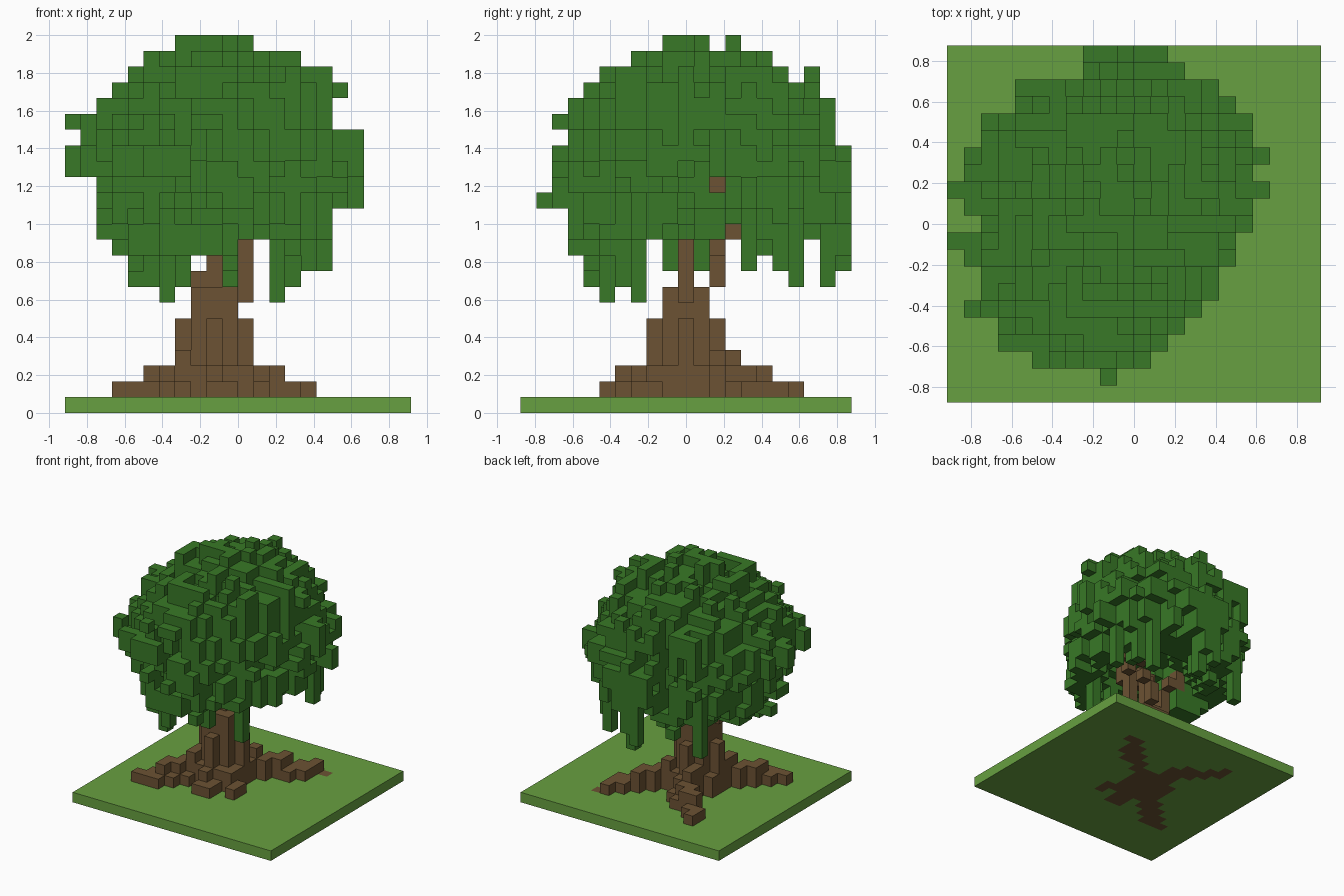
import bpy
import bmesh
import random
from mathutils import Vector

random.seed(4)
UNIT = 1 / 12
NX, NY, NZ = 22, 21, 24

default_cube = bpy.data.objects.get("Cube")
if default_cube:
    bpy.data.objects.remove(default_cube, do_unlink=True)


def make_material(name, color):
    mat = bpy.data.materials.new(name)
    mat.use_nodes = True
    mat.diffuse_color = (*color, 1)
    mat.node_tree.nodes["Principled BSDF"].inputs["Base Color"].default_value = (*color, 1)
    return mat


grass = make_material("grass green", (0.137, 0.352, 0.052))
bark = make_material("bark brown", (0.15, 0.085, 0.033))
leaf = make_material("leaf green", (0.04, 0.19, 0.02))


# The four corners of each cube side, listed counter-clockwise from outside
def side_corners(axis, sign):
    a, b = (axis + 1) % 3, (axis + 2) % 3
    corners = []
    for s, t in ((0, 0), (1, 0), (1, 1), (0, 1)):
        corner = [0, 0, 0]
        corner[axis], corner[a], corner[b] = (sign + 1) // 2, s, t
        corners.append(corner)
    return corners if sign > 0 else corners[::-1]


def build_blocks(name, cells, solid, materials, pick=lambda cell: 0):
    """Mesh a set of cubes, leaving out sides that touch another cube."""
    bm = bmesh.new()
    verts = {}
    for cell in sorted(cells):
        for axis in range(3):
            for sign in (-1, 1):
                beside = list(cell)
                beside[axis] += sign
                if tuple(beside) in solid:
                    continue
                loop = []
                for corner in side_corners(axis, sign):
                    key = tuple(c + d for c, d in zip(cell, corner))
                    if key not in verts:
                        x, y, z = key
                        verts[key] = bm.verts.new(Vector((x - NX / 2, y - NY / 2, z)) * UNIT)
                    loop.append(verts[key])
                bm.faces.new(loop).material_index = pick(cell)
    mesh = bpy.data.meshes.new(name)
    bm.to_mesh(mesh)
    bm.free()
    for mat in materials:
        mesh.materials.append(mat)
    obj = bpy.data.objects.new(name, mesh)
    bpy.context.collection.objects.link(obj)


def path_cells(points, steps=24):
    """Cells along a straight-sided path, with the fraction travelled."""
    for n, (start, end) in enumerate(zip(points, points[1:])):
        for s in range(steps + 1):
            p = Vector(start).lerp(Vector(end), s / steps)
            yield tuple(int(c) for c in p), (n + s / steps) / (len(points) - 1)


def column(i, j, low, high):
    return {(i, j, k) for k in range(low, high + 1)}


# Trunk, rounded and tapering upward
trunk = set()
for k in range(1, 8):
    reach = 2.6 if k < 3 else 2.1 if k < 6 else 1.7
    for i in range(7, 12):
        for j in range(8, 13):
            if (i - 9) ** 2 + (j - 10) ** 2 < reach ** 2:
                trunk.add((i, j, k))

# Three spreading roots and two short buttresses, stepping down outward
roots = [
    ([(9, 10, 0), (5.2, 7.1, 0), (3.2, 5.2, 0)], 0.25, 0.55),
    ([(9, 10, 0), (8, 14, 0), (5.3, 17.3, 0)], 0.45, 0.72),
    ([(9, 10, 0), (12, 13, 0), (15.5, 16.2, 0)], 0.42, 0.72),
    ([(9, 10, 0), (10, 6.5, 0)], 0.4, 0.7),
    ([(10, 10, 0), (12.4, 7.5, 0)], 0.4, 0.7),
]
footprint = {(16, 16)}
for path, high_end, low_end in roots:
    for (i, j, _), t in path_cells(path):
        footprint.add((i, j))
        height = 3 if t < high_end else 2 if t < low_end else 1
        trunk |= column(i, j, 1, height)
        if t < 0.8:
            trunk |= column(i + 1, j, 1, max(1, height - 1))
            footprint.add((i + 1, j))
footprint |= {(i, j) for i, j, k in trunk if k == 1 and 7 <= i <= 11 and 8 <= j <= 12}

# Branches reaching into the crown
branches = set()
for path in [
    [(11, 10, 7), (11, 10, 11), (12, 9, 14)],
    [(10, 11, 7), (10, 12, 8), (11, 12, 10), (12, 13, 11), (13, 14, 14)],
    [(9, 10, 8), (9, 10, 11.5), (8, 6, 15)],
    [(8, 10, 8), (7, 11, 11), (5, 12, 14)],
    [(12, 11, 11), (14, 12, 13), (15, 12.5, 14.5)],
]:
    branches |= {cell for cell, t in path_cells(path)}
branches -= trunk

# Crown: x and y limits of each layer from the top down
layers = [
    (7, 12, 9, 12), (5, 16, 7, 17), (4, 17, 5, 17), (3, 17, 4, 19), (2, 17, 3, 20),
    (1, 18, 2, 20), (1, 18, 2, 20), (1, 18, 2, 20), (1, 18, 2, 21), (1, 18, 2, 21),
    (2, 18, 2, 21), (2, 17, 3, 21), (2, 17, 3, 20), (3, 17, 3, 18), (4, 17, 4, 18),
    (4, 8, 4, 7),
]
# Widest x limits of each row from front to back
rows = [
    (9, 9), (9, 10), (5, 12), (3, 13), (3, 14), (1, 15), (2, 16), (2, 16), (1, 17),
    (0, 17), (2, 18), (1, 18), (0, 19), (1, 18), (1, 19), (2, 18), (2, 18), (4, 17),
    (4, 16), (8, 14), (8, 13),
]
hang = {(i, j): random.choice((0, 0, 1, 1, 2)) for i in range(NX) for j in range(NY)}
hull = set()
for n, (x0, x1, y0, y1) in enumerate(layers):
    k = NZ - 1 - n
    for j in range(y0, y1):
        for i in range(max(x0, rows[j][0]), min(x1, rows[j][1])):
            u = (2 * i + 1 - x0 - x1) / (x1 - x0)
            v = (2 * j + 1 - y0 - y1) / (y1 - y0)
            if abs(u) ** 2.3 + abs(v) ** 2.3 < random.uniform(0.98, 1.12):
                hull.add((i, j, k))

# Ragged foliage: every line of blocks stops up to two blocks short of the hull
dents = {(axis, a, b): random.choice((0, 0, 0, 1, 1, 2))
         for axis in range(3) for a in range(NZ) for b in range(NZ)}


def is_leafy(cell):
    i, j, k = cell
    pairs = ((j, k // 2), (i, k // 2), (i, j))
    for axis, middle in enumerate((9, 11, 15)):
        outward = list(cell)
        if cell[axis] > middle:
            outward[axis] += dents[(axis, *pairs[axis])]
        elif axis < 2:
            outward[axis] -= dents[(axis, *pairs[axis])]
        if tuple(outward) not in hull:
            return False
    return True


def is_open_below(cell):
    """Domed hollow round the branches, with a hanging fringe of leaves."""
    i, j, k = cell
    left_fringe = i < 7 and 9 <= j <= 11 and k > 8
    dome = (i - 9.5) ** 2 + (j - 10.5) ** 2 < 7.5 * (14 - k) + hang[i, j]
    side_gap = k < 11 and 7 < j < 14
    front_gap = j < 10 and (i > 10 and k < 11 or i in (8, 9) and k < 10)
    back_gap = 9 <= i <= 13 and j > 13 and k < 12
    if left_fringe:
        return False
    return dome or side_gap or front_gap or back_gap or k < min(10, 8 + hang[i, j])


crown = {cell for cell in hull if is_leafy(cell) and not is_open_below(cell)}

# Tufts at the ends of the rows keep the outline ragged
for j, (a, b) in enumerate(rows[:20]):
    if b - a > 1:
        for i, inward in ((a, 1), (b - 1, -1)):
            low = random.choice((14, 15, 15, 16))
            for step in range(3):
                crown |= column(i + inward * step, j, low, low + random.choice((0, 1, 1)))

# Single tufts standing out from the crown
for i, j, low, high in [
    (0, 9, 15, 16), (0, 12, 18, 18), (1, 12, 18, 18), (18, 14, 13, 13), (17, 14, 13, 14),
    (18, 12, 15, 15), (17, 11, 20, 20), (16, 11, 19, 20), (9, 1, 13, 13), (9, 2, 13, 15),
    (9, 18, 20, 21), (10, 13, 22, 23), (8, 10, 22, 23), (10, 9, 22, 23), (11, 11, 22, 23),
    (7, 10, 22, 23),
]:
    crown |= column(i, j, low, high)

# Long strands hanging below the crown
for i, j, low, high in [
    (6, 5, 7, 11), (13, 7, 7, 12), (10, 6, 8, 11), (14, 17, 8, 12), (10, 19, 8, 13),
    (9, 20, 9, 15), (10, 20, 10, 16), (8, 20, 13, 15), (11, 20, 12, 15), (12, 20, 14, 15),
    (4, 17, 8, 13), (5, 6, 8, 11), (7, 4, 8, 11), (16, 14, 9, 13), (15, 16, 9, 13),
]:
    crown |= column(i, j, low, high)
crown -= branches | trunk
# Small openings show the tips of two branches
crown -= {(i, 12, 14) for i in range(15, NX)} | {(i, 13, 11) for i in range(12, NX)}

# Ground slab, with the roots showing through it
ground = {(i, j, 0) for i in range(NX) for j in range(NY)}
solid = ground | trunk | branches | crown
build_blocks("ground", ground, ground, [grass, bark],
             lambda cell: int(cell[:2] in footprint))
build_blocks("trunk_and_roots", trunk, solid, [bark])
build_blocks("branches", branches, solid, [bark])
build_blocks("leafy_crown", crown, solid, [leaf])
